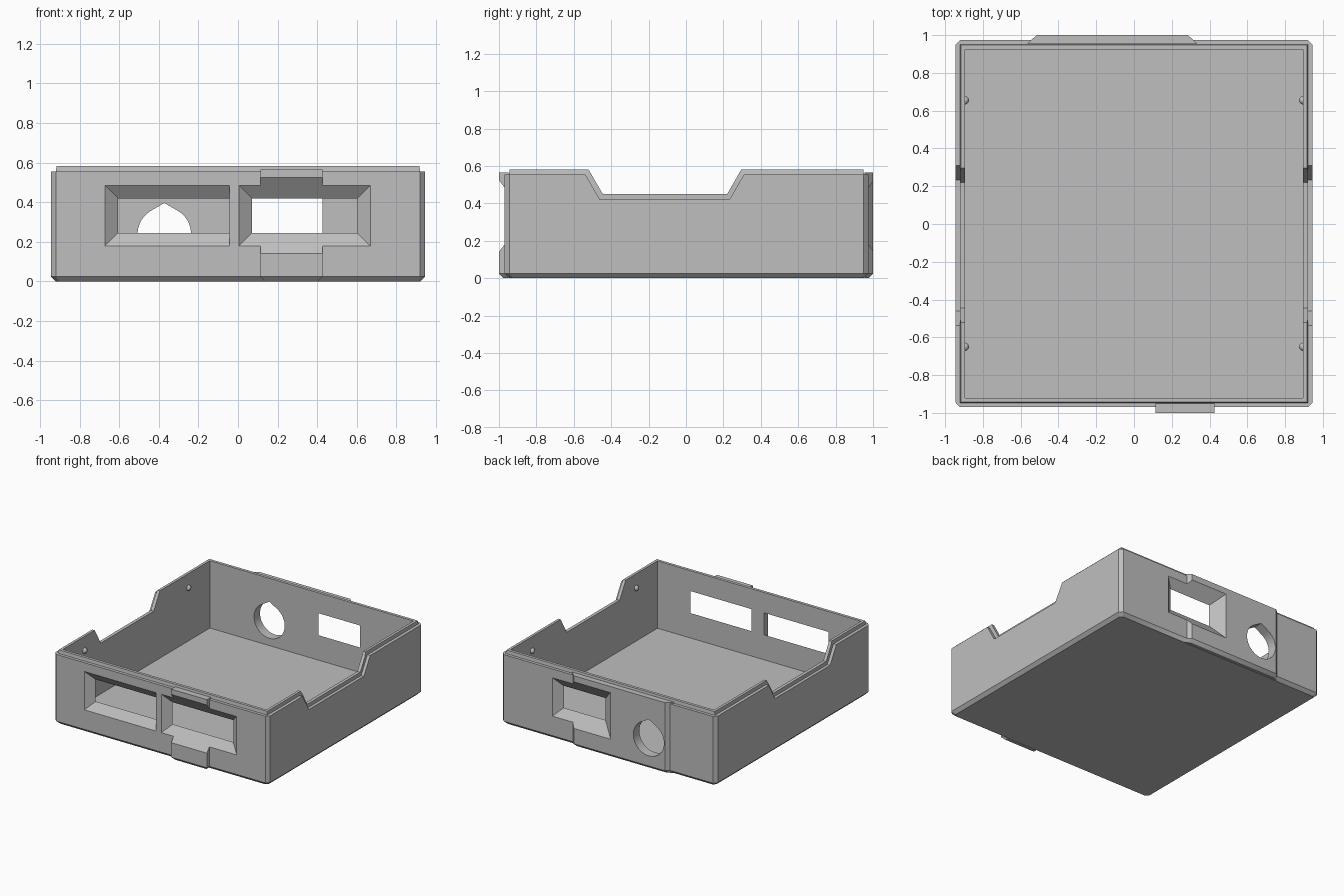
import bpy, bmesh, math

if "Cube" in bpy.data.objects:
    bpy.data.objects.remove(bpy.data.objects["Cube"])

grey = bpy.data.materials.new("light grey plastic")
grey.diffuse_color = (0.52, 0.52, 0.52, 1)
grey.use_nodes = True
grey.node_tree.nodes["Principled BSDF"].inputs["Base Color"].default_value = grey.diffuse_color


def loft(name, rings):
    """Solid skinned through rings of equally many points, capped at both ends."""
    bm = bmesh.new()
    vs = [[bm.verts.new(p) for p in ring] for ring in rings]
    n = len(rings[0])
    for a, b in zip(vs, vs[1:]):
        for i in range(n):
            j = (i + 1) % n
            bm.faces.new((a[i], a[j], b[j], b[i]))
    bm.faces.new(vs[0])
    bm.faces.new(vs[-1])
    bmesh.ops.recalc_face_normals(bm, faces=bm.faces)
    me = bpy.data.meshes.new(name)
    bm.to_mesh(me)
    bm.free()
    me.materials.append(grey)
    ob = bpy.data.objects.new(name, me)
    bpy.context.collection.objects.link(ob)
    return ob


def combine(target, tool, operation):
    bpy.context.view_layer.objects.active = target
    mod = target.modifiers.new("cut", 'BOOLEAN')
    mod.object = tool
    mod.operation = operation
    mod.solver = 'EXACT'
    bpy.ops.object.modifier_apply(modifier=mod.name)
    bpy.data.objects.remove(tool)


def rect(x0, x1, y0, y1, z):
    return [(x0, y0, z), (x1, y0, z), (x1, y1, z), (x0, y1, z)]


def octagon(hx, y0, y1, c, z):
    return [(-hx + c, y0, z), (hx - c, y0, z), (hx, y0 + c, z), (hx, y1 - c, z),
            (hx - c, y1, z), (-hx + c, y1, z), (-hx, y1 - c, z), (-hx, y0 + c, z)]


def notch(y0, y1, z):
    """Trapezoid prism across both side walls."""
    h = 0.5
    d = h * 0.577
    prof = [(y0, z), (y1, z), (y1 + d, z + h), (y0 - d, z + h)]
    return loft("notch_cutter", [[(x, y, zz) for y, zz in prof] for x in (-1.2, 1.2)])


def window(x0, x1, face, side, flare_right=1):
    """Opening that flares outward from the inner wall face."""
    rings = []
    for t in (-0.03, 0.13):
        f = t * 1.3
        a, b, lo, hi = x0 - f, x1 + f * flare_right, 0.245 - f, 0.42 + f
        y = face + side * t
        rings.append([(a, y, lo), (b, y, lo), (b, y, hi), (a, y, hi)])
    return loft("window_cutter", rings)


# Outer shell, chamfered at the bottom and the corners
case = loft("open_case", [octagon(0.92, -0.945, 0.95, 0.02, 0),
                          octagon(0.945, -0.97, 0.975, 0.025, 0.025),
                          octagon(0.945, -0.97, 0.975, 0.025, 0.555)])
combine(case, notch(-0.46, 0.232, 0.42), 'DIFFERENCE')

# Raised lip, following the side notches
lip = loft("lip", [rect(-0.921, 0.921, -0.947, 0.952, 0.03),
                   rect(-0.921, 0.921, -0.947, 0.952, 0.55),
                   rect(-0.916, 0.916, -0.943, 0.948, 0.582)])
combine(lip, notch(-0.445, 0.22, 0.45), 'DIFFERENCE')
combine(case, lip, 'UNION')

# Front and back pads
front_pad = loft("front_pad", [rect(0.135, 0.405, -0.975, -0.95, 0),
                               rect(0.113, 0.427, -1.0, -0.95, 0.025),
                               rect(0.113, 0.427, -1.0, -0.95, 0.566)])
combine(case, front_pad, 'UNION')


def trapezoid(y, inset, z):
    x0, x1 = -0.54 + inset, 0.31 - inset
    return [(x0 - 0.025, 0.955, z), (x1 + 0.025, 0.955, z),
            (x1 - 0.025, y, z), (x0 + 0.025, y, z)]


back_pad = loft("back_pad", [trapezoid(0.975, 0.01, 0), trapezoid(1.0, 0, 0.025),
                             trapezoid(1.0, 0, 0.566)])
combine(case, back_pad, 'UNION')

# Inner cavity
combine(case, loft("cavity_cutter", [rect(-0.895, 0.895, -0.92, 0.925, 0.047),
                                     rect(-0.895, 0.895, -0.92, 0.925, 1)]), 'DIFFERENCE')

# Flared windows: two in front, one in the back
combine(case, window(-0.607, -0.042, -0.92, -1, 0), 'DIFFERENCE')
combine(case, window(0.07, 0.603, -0.92, -1), 'DIFFERENCE')
combine(case, window(0.06, 0.427, 0.925, 1), 'DIFFERENCE')

# Round cable hole with a peaked top
r, cx, cz = 0.135, -0.372, 0.24
drop = [(cx, cz + r / math.cos(math.radians(30)))]
for i in range(33):
    a = math.radians(120 + 300 * i / 32)
    drop.append((cx + r * math.cos(a), cz + r * math.sin(a)))
combine(case, loft("hole_cutter", [[(x, y, z) for x, z in drop] for y in (0.85, 1.1)]), 'DIFFERENCE')

# Snap bumps on the inner side walls
bumps = []
for sx in (-1, 1):
    for y in (-0.65, 0.655):
        bpy.ops.mesh.primitive_uv_sphere_add(segments=20, ring_count=12, radius=0.022,
                                             location=(sx * 0.896, y, 0.47))
        bump = bpy.context.object
        bump.name = "snap_bump"
        bump.data.materials.append(grey)
        bumps.append(bump)

bpy.ops.object.select_all(action='DESELECT')
for ob in bumps + [case]:
    ob.select_set(True)
bpy.context.view_layer.objects.active = case
bpy.ops.object.shade_smooth_by_angle(angle=math.radians(25))
